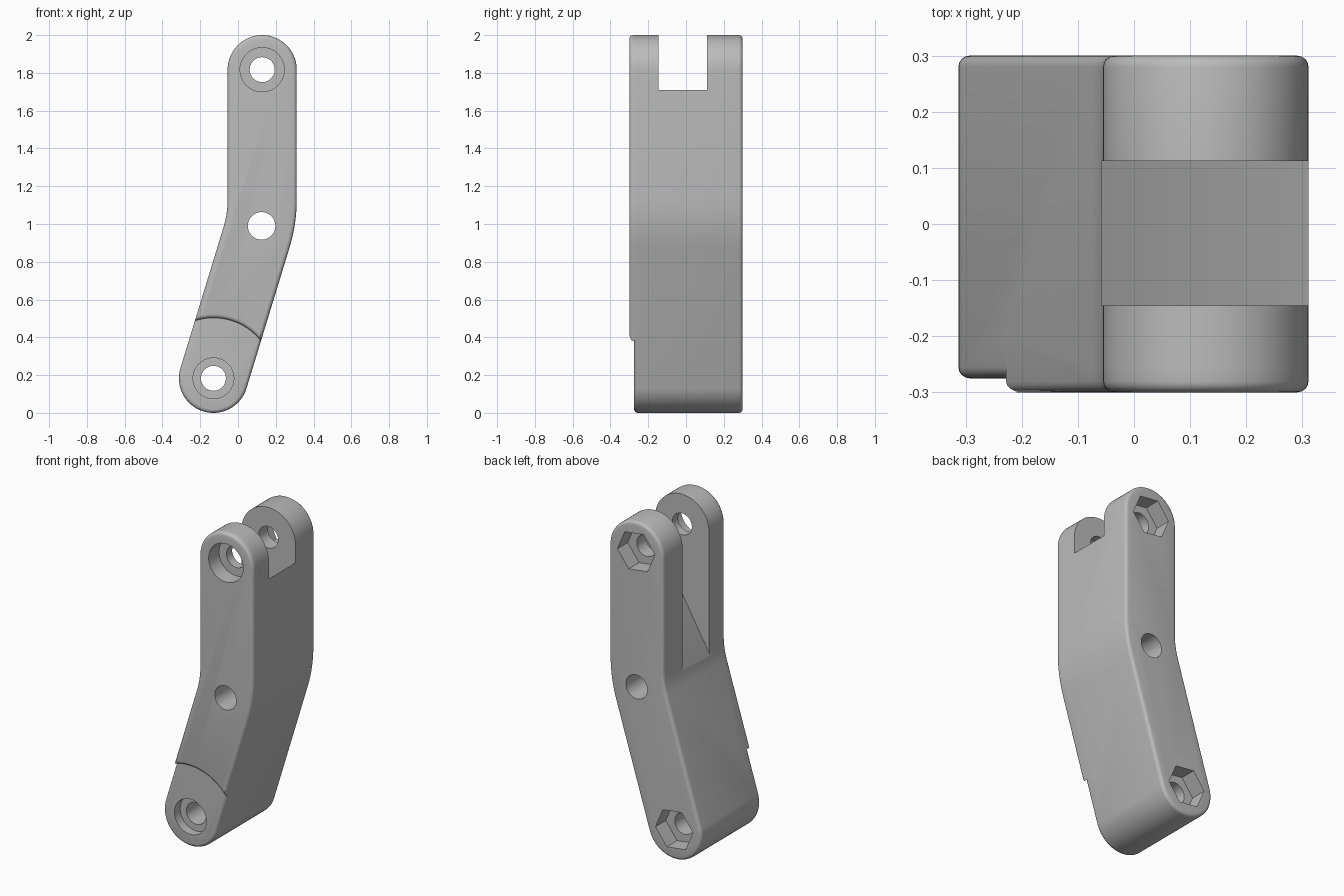
import bpy, bmesh
from math import radians, cos, sin, tan, asin, degrees

if "Cube" in bpy.data.objects:
    bpy.data.objects.remove(bpy.data.objects["Cube"], do_unlink=True)

R = 0.183                     # half width of the arm
LOW, HIGH = (-0.13, R), (0.128, 2 - R)
TILT = 17                     # lean of the lower half, degrees
BEND_R = 0.686                # centreline bend radius
FRONT, STEP, BACK = -0.3, -0.275, 0.3
FILLET = 0.02


def arc(centre, r, a0, a1, n):
    """Points on an arc in the XZ plane."""
    angles = [radians(a0 + (a1 - a0) * i / n) for i in range(n + 1)]
    return [(centre[0] + r * cos(a), centre[1] + r * sin(a)) for a in angles]


def circle(centre, r, n=48, turn=0):
    return arc(centre, r, turn, turn + 360, n)[:-1]


def prism(name, points, y0, y1, round_front=False, round_back=False):
    """Extrude an XZ outline along Y, optionally rounding its rims."""
    bm = bmesh.new()
    face = bm.faces.new([bm.verts.new((x, y0, z)) for x, z in points])
    moved = bmesh.ops.extrude_face_region(bm, geom=[face], use_keep_orig=True)["geom"]
    for v in moved:
        if isinstance(v, bmesh.types.BMVert):
            v.co.y = y1
    bmesh.ops.recalc_face_normals(bm, faces=bm.faces)
    mid = (y0 + y1) / 2
    rims = [e for e in bm.edges
            if abs(e.verts[0].co.y - e.verts[1].co.y) < 1e-6
            and (round_front if e.verts[0].co.y < mid else round_back)]
    if rims:
        bmesh.ops.bevel(bm, geom=rims, offset=FILLET, segments=4, profile=0.5,
                        affect='EDGES')
    mesh = bpy.data.meshes.new(name)
    bm.to_mesh(mesh)
    bm.free()
    ob = bpy.data.objects.new(name, mesh)
    bpy.context.collection.objects.link(ob)
    return ob


def combine(target, other, operation):
    """Apply a boolean and discard the helper."""
    mod = target.modifiers.new(operation.title(), 'BOOLEAN')
    mod.operation, mod.object, mod.solver = operation, other, 'EXACT'
    bpy.context.view_layer.objects.active = target
    bpy.ops.object.modifier_apply(modifier=mod.name)
    bpy.data.objects.remove(other, do_unlink=True)


# Shared upper outline: outer bend, rounded top, inner bend
corner_z = LOW[1] + (HIGH[0] - LOW[0]) / tan(radians(TILT))
bend = (HIGH[0] - BEND_R, corner_z + BEND_R * tan(radians(TILT / 2)))
upper = (arc(bend, BEND_R + R, -TILT, 0, 8) + arc(HIGH, R, 0, 180, 32)
         + arc(bend, BEND_R - R, 0, -TILT, 8))

# Arm body, and the slightly raised front pad that stops in an arc
axis = 90 - TILT
arm = prism("bent_arm", upper + arc(LOW, R, axis + 90, axis + 270, 32),
            STEP, BACK, True, True)
PAD_R = 0.32
spread = degrees(asin(R / PAD_R))
pad = prism("front_pad", upper + arc(LOW, PAD_R, axis + spread, axis - spread, 16),
            FRONT, -0.2, True)
combine(arm, pad, 'UNION')

# Fork slot with a floor sloping at sixty degrees
slope = tan(radians(60))
floor = [(x, 1.71 + (x - 0.311) * slope) for x in (-0.2, 0.5)]
combine(arm, prism("slot_cutter", floor + [(0.5, 2.4), (-0.2, 2.4)], -0.145, 0.112),
        'DIFFERENCE')

# Pin holes, front counterbores and hexagonal nut pockets at the back
for centre, r in ((HIGH, 0.066), (LOW, 0.066), ((0.125, 0.99), 0.073)):
    combine(arm, prism("hole_cutter", circle(centre, r), -0.5, 0.5), 'DIFFERENCE')
for centre, r, depth in ((HIGH, 0.117, -0.2), (LOW, 0.108, -0.22)):
    combine(arm, prism("bore_cutter", circle(centre, r), -0.5, depth), 'DIFFERENCE')
    combine(arm, prism("nut_cutter", circle(centre, 0.128, 6, -7), 0.2, 0.5),
            'DIFFERENCE')

# Single grey material
grey = bpy.data.materials.new("plain_grey")
grey.use_nodes = True
colour = (0.5, 0.5, 0.5, 1)
grey.diffuse_color = colour
grey.node_tree.nodes["Principled BSDF"].inputs["Base Color"].default_value = colour
arm.data.materials.clear()
arm.data.materials.append(grey)

# Smooth curved walls, crisp machined edges
bpy.ops.object.select_all(action='DESELECT')
arm.select_set(True)
bpy.context.view_layer.objects.active = arm
bpy.ops.object.shade_smooth_by_angle(angle=radians(30))
